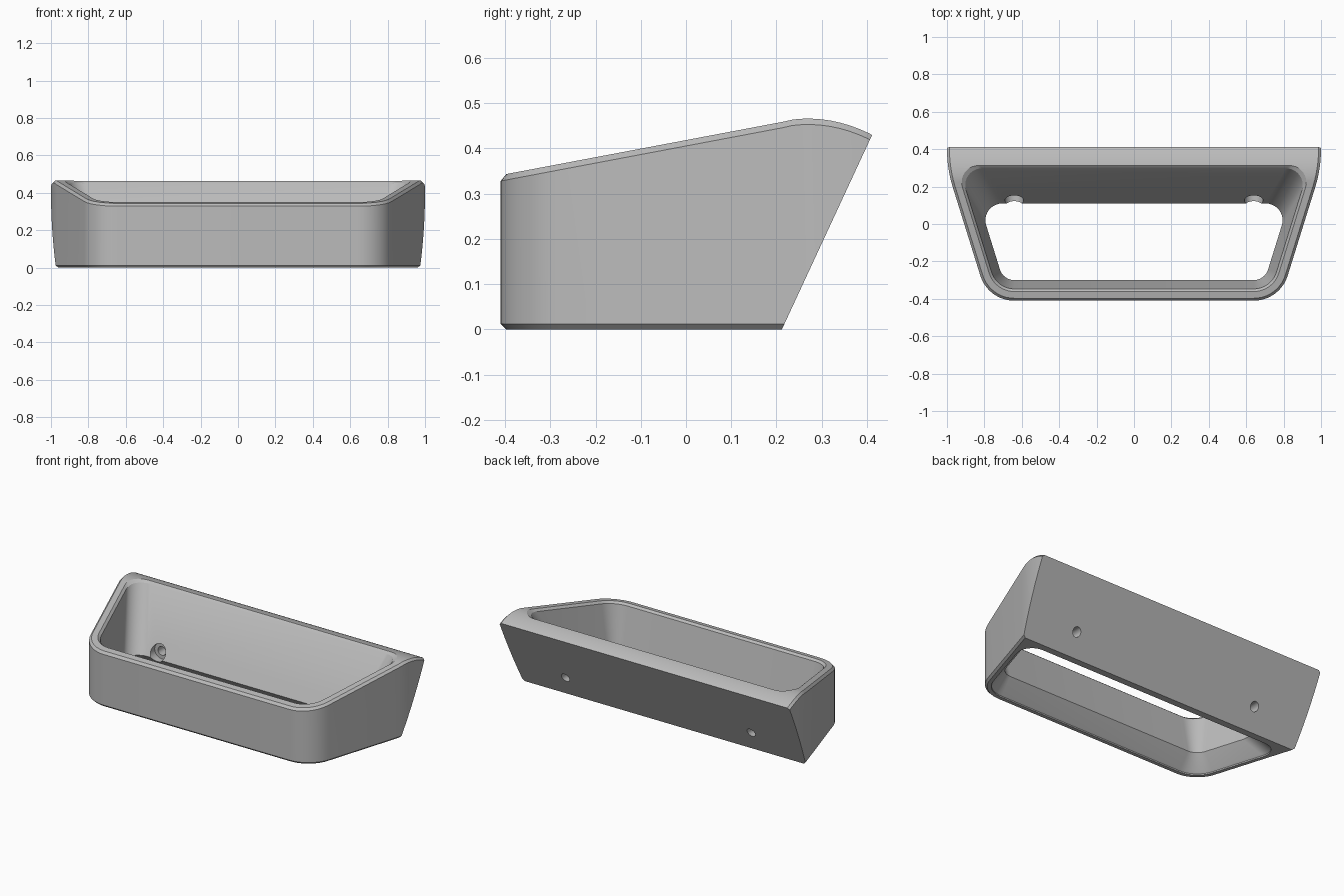
import bpy, bmesh, math
from mathutils import Vector

cube = bpy.data.objects.get("Cube")
if cube:
    bpy.data.objects.remove(cube, do_unlink=True)

FRONT, SLOPE, STEPS = -0.41, 0.3115, 10
STRETCH = math.sqrt(1 + SLOPE ** 2)

grey = bpy.data.materials.new("plain grey")
grey.use_nodes = True
grey.diffuse_color = (0.5, 0.5, 0.5, 1)
grey.node_tree.nodes["Principled BSDF"].inputs["Base Color"].default_value = (0.5, 0.5, 0.5, 1)


def rim_height(y):
    """Straight rising rim that rolls over near the back."""
    if y < 0.217:
        return 0.341 + (y - FRONT) * 0.189
    return 0.466 - 1.79 * (y - 0.27) ** 2


def side_x(y, inset):
    return 0.78 + SLOPE * (y - FRONT) - inset * STRETCH


def rounded(before, corner, after, radius):
    """Arc points that round one corner of a plan outline."""
    c = Vector(corner)
    a, b = (Vector(before) - c).normalized(), (Vector(after) - c).normalized()
    half = a.angle(b) / 2
    centre = c + (a + b).normalized() * radius / math.sin(half)
    start = c + a * radius / math.tan(half) - centre
    end = c + b * radius / math.tan(half) - centre
    sweep = math.pi - 2 * half
    return [centre + (start * math.sin((1 - i / STEPS) * sweep) + end * math.sin(i / STEPS * sweep))
            / math.sin(sweep) for i in range(STEPS + 1)]


def outer_half(inset):
    """Right half of the outside outline, front to back."""
    y = FRONT + inset
    x_end = 1 - inset
    front = (side_x(y, inset), y)
    bend = (x_end, FRONT + (x_end - 0.78 + inset * STRETCH) / SLOPE)
    return (rounded((0, y), front, bend, 0.19 - inset)
            + rounded(front, bend, (x_end, 1), 0.7) + [Vector((x_end, 0.5))])


def inner_half(inset, back):
    """Right half of the cavity outline, front to back."""
    y = FRONT + inset
    front = (side_x(y, inset), y)
    rear = (side_x(back, inset), back)
    return (rounded((0, y), front, rear, 0.19 - inset)
            + rounded(front, rear, (0, back), 0.09))


def loft(levels, close_back):
    """Mirror half outlines, skin them and cap with strips across x."""
    bm = bmesh.new()
    rings = []
    for half, height in levels:
        z = height if callable(height) else lambda y, h=height: h
        right = [bm.verts.new((p.x, p.y, z(p.y))) for p in half]
        left = [bm.verts.new((-p.x, p.y, z(p.y))) for p in half]
        rings.append(left[::-1] + right)
    n = len(rings[0])
    for low, high in zip(rings, rings[1:]):
        for i in range(n if close_back else n - 1):
            j = (i + 1) % n
            bm.faces.new((low[i], low[j], high[j], high[i]))
    for ring in (rings[0], rings[-1]):
        for i in range(n // 2 - 1):
            bm.faces.new((ring[i], ring[i + 1], ring[n - 2 - i], ring[n - 1 - i]))
    return bm


def finish(bm, name):
    bmesh.ops.recalc_face_normals(bm, faces=bm.faces[:])
    mesh = bpy.data.meshes.new(name)
    bm.to_mesh(mesh)
    bm.free()
    obj = bpy.data.objects.new(name, mesh)
    mesh.materials.append(grey)
    bpy.context.collection.objects.link(obj)
    return obj


# Outer body with chamfered bottom and rim
bm = loft([(outer_half(0.012), 0),
           (outer_half(0), 0.012),
           (outer_half(0), lambda y: rim_height(y) - 0.013),
           (outer_half(0.013), rim_height)], False)

# Slanted flat back
cut = bmesh.ops.bisect_plane(bm, geom=bm.verts[:] + bm.edges[:] + bm.faces[:],
                             plane_co=(0, 0.212, 0), plane_no=(0, 0.431, -0.2),
                             clear_outer=True)
edges = [e for e in cut["geom_cut"] if isinstance(e, bmesh.types.BMEdge)]
bmesh.ops.contextual_create(bm, geom=edges)
body = finish(bm, "tray_body")

# Open cavity that narrows to a low inner lip and flares at the rim
cavity = finish(loft([(inner_half(0.035, 0.17), -0.05),
                      (inner_half(0.035, 0.17), 0.008),
                      (inner_half(0.045, 0.16), 0.018),
                      (inner_half(0.11, 0.11), 0.1),
                      (inner_half(0.063, 0.298), lambda y: rim_height(y) - 0.014),
                      (inner_half(0.047, 0.315), lambda y: rim_height(y) + 0.002),
                      (inner_half(0.047, 0.315), 0.6)], True), "cavity_cutter")
cutters = [cavity]

# Screw holes with wider recesses on the inside
for side in (-1, 1):
    for label, radius, y0, y1 in (("recess", 0.05, 0.0, 0.165), ("hole", 0.027, 0.05, 0.45)):
        bpy.ops.mesh.primitive_cylinder_add(vertices=32, radius=radius, depth=y1 - y0,
                                            location=(side * 0.64, (y0 + y1) / 2, 0.13),
                                            rotation=(math.pi / 2, 0, 0))
        cutter = bpy.context.object
        cutter.name = "screw_" + label + "_cutter"
        cutter.data.materials.append(grey)
        cutters.append(cutter)

# Carve, then tidy up
bpy.ops.object.select_all(action='DESELECT')
bpy.context.view_layer.objects.active = body
body.select_set(True)
for cutter in cutters:
    cutter.hide_render = True
    mod = body.modifiers.new("carve", 'BOOLEAN')
    mod.operation, mod.solver, mod.object = 'DIFFERENCE', 'EXACT', cutter
    bpy.ops.object.modifier_apply(modifier=mod.name)
for cutter in cutters:
    bpy.data.objects.remove(cutter, do_unlink=True)
bpy.ops.object.shade_smooth_by_angle(angle=math.radians(25))
